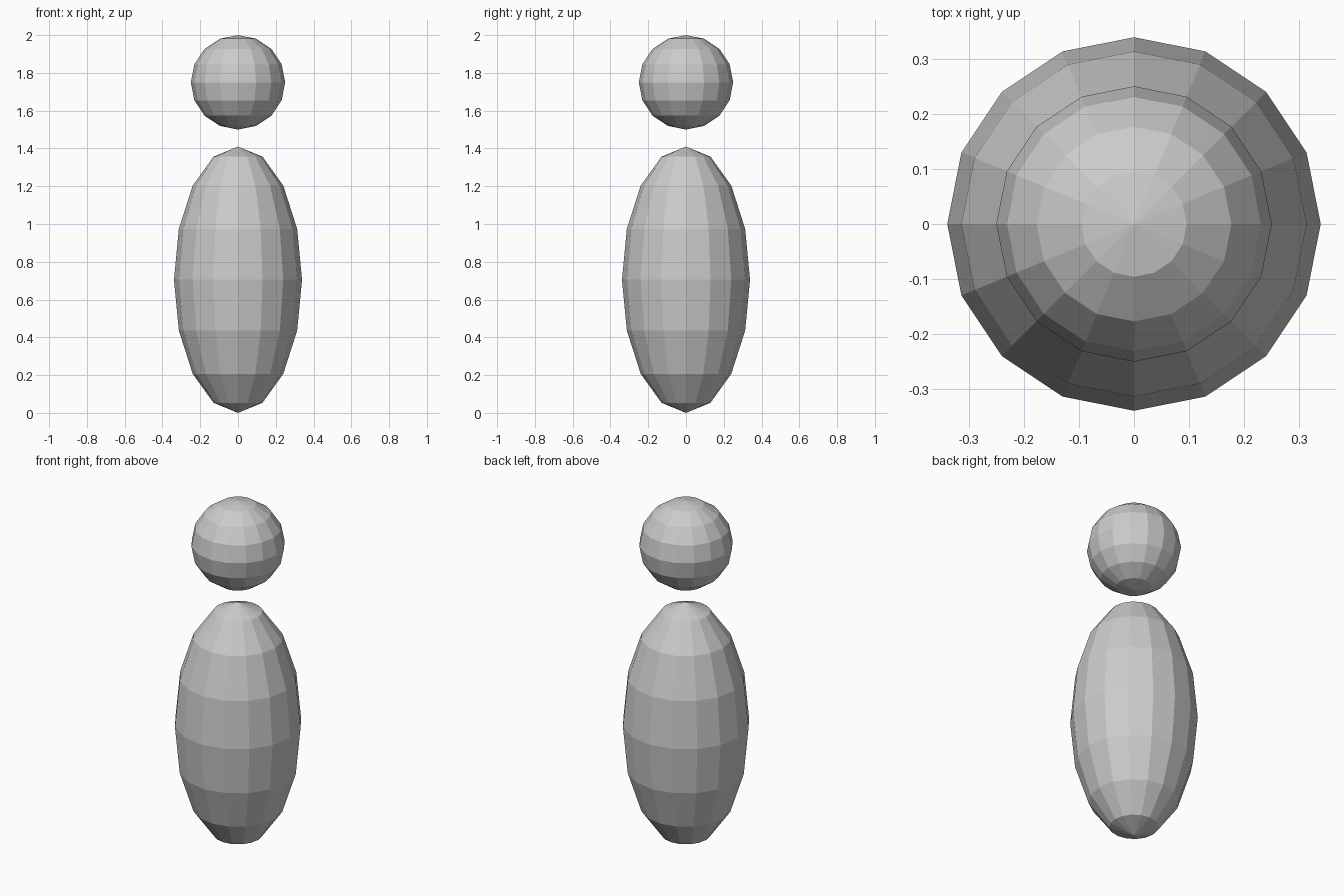
import bpy
import bmesh
from mathutils import Matrix

if "Cube" in bpy.data.objects:
    bpy.data.objects.remove(bpy.data.objects["Cube"])


def ellipsoid(name, radius, half_height, centre_z):
    """Flat-faced 16 x 8 UV sphere stretched along z."""
    bm = bmesh.new()
    stretch = Matrix.Translation((0, 0, centre_z)) @ Matrix.Diagonal((radius, radius, half_height, 1))
    bmesh.ops.create_uvsphere(bm, u_segments=16, v_segments=8, radius=1, matrix=stretch)
    mesh = bpy.data.meshes.new(name)
    bm.to_mesh(mesh)
    bm.free()
    obj = bpy.data.objects.new(name, mesh)
    bpy.context.collection.objects.link(obj)
    return obj


# Tall egg-shaped body standing on the ground
ellipsoid("body", 0.339, 0.705, 0.705)

# Round head floating above the body
ellipsoid("head", 0.25, 0.25, 1.75)
